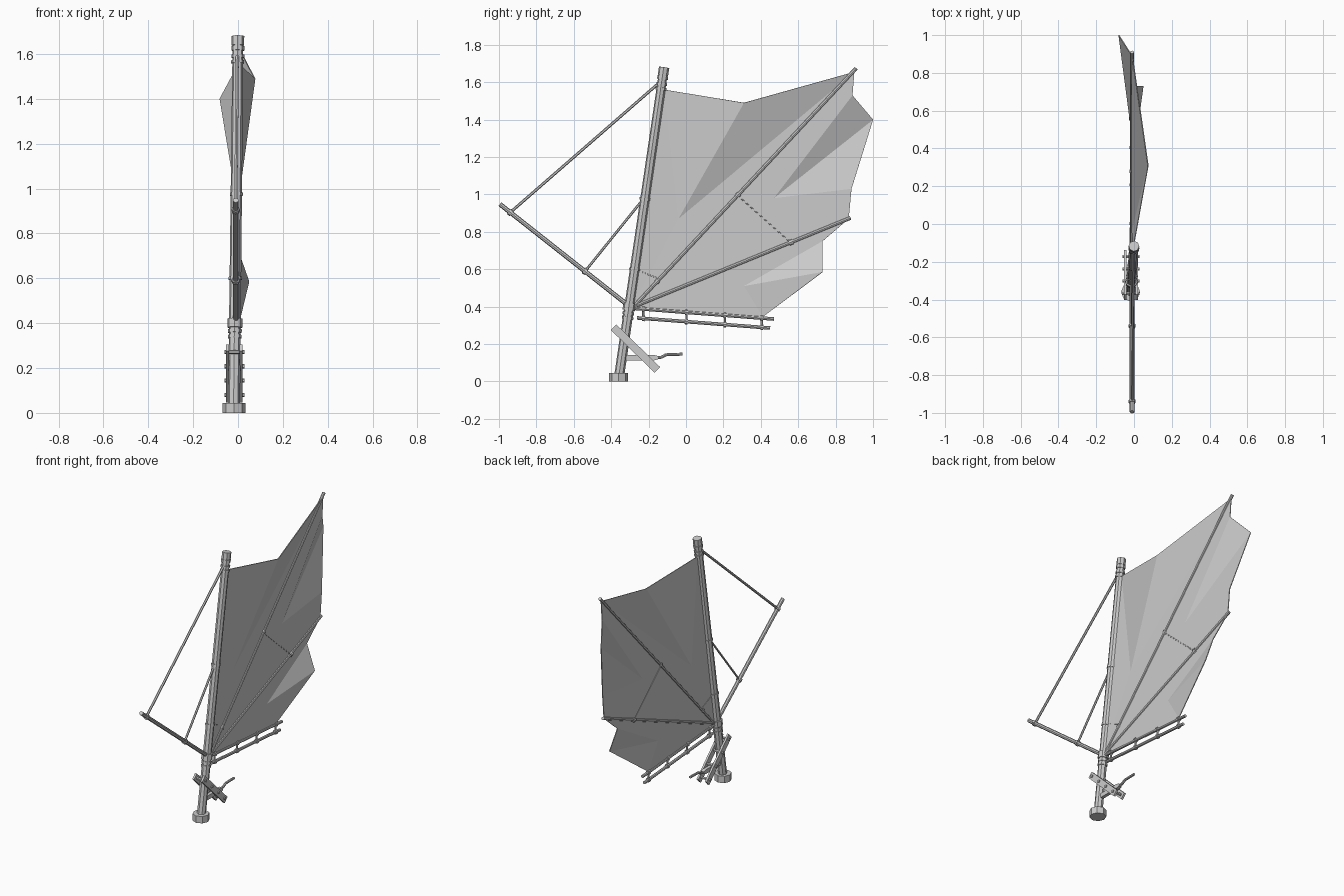
import bpy, bmesh
from mathutils import Vector

if "Cube" in bpy.data.objects:
    bpy.data.objects.remove(bpy.data.objects["Cube"])

X = -0.01                      # plane of sail and spars


def P(y, z, x=X):
    return Vector((x, y, z))


def rod(name, a, b, r, n=8, r2=None):
    """Tapered prism between two points."""
    me = bpy.data.meshes.new(name)
    bm = bmesh.new()
    d = b - a
    bmesh.ops.create_cone(bm, cap_ends=True, segments=n, radius1=r,
                          radius2=r if r2 is None else r2, depth=d.length)
    bm.to_mesh(me)
    bm.free()
    ob = bpy.data.objects.new(name, me)
    ob.location = (a + b) / 2
    ob.rotation_mode = 'QUATERNION'
    ob.rotation_quaternion = d.to_track_quat('Z', 'Y')
    bpy.context.collection.objects.link(ob)
    return ob


def ring(name, a, b, t, r, length=0.014):
    """Collar around the line a-b at fraction t."""
    c, d = a.lerp(b, t), (b - a).normalized() * length / 2
    return rod(name, c - d, c + d, r)


def mesh(name, verts, faces):
    me = bpy.data.meshes.new(name)
    me.from_pydata([tuple(v) for v in verts], [], faces)
    ob = bpy.data.objects.new(name, me)
    bpy.context.collection.objects.link(ob)
    return ob


def slab(name, outline, x, w):
    """Extrude a (y, z) outline across x."""
    n = len(outline)
    v = [(x + s * w / 2, y, z) for s in (-1, 1) for y, z in outline]
    f = [list(range(n))[::-1], list(range(n, 2 * n))]
    f += [[i, (i + 1) % n, n + (i + 1) % n, n + i] for i in range(n)]
    return mesh(name, v, f)


# Mast with foot and collars
bot, top = P(-0.36, 0.01, -0.018), P(-0.117, 1.68, 0.0)
rod("mast", bot, top, 0.027, 8, 0.024)
rod("mast_foot", P(-0.36, 0, -0.018), P(-0.36, 0.045, -0.018), 0.051)
for z, r, h in [(0.34, 0.031, 0.015), (0.365, 0.031, 0.015), (0.40, 0.034, 0.04),
                (0.60, 0.030, 0.013), (0.975, 0.029, 0.014), (1.565, 0.029, 0.014),
                (1.59, 0.029, 0.014), (1.625, 0.029, 0.02)]:
    ring("mast_collar", bot, top, (z - bot.z) / (top.z - bot.z), r, h)
rod("mast_cap", bot.lerp(top, 0.975), top, 0.028)

# Forward spar and its two stays
s0, s1 = P(-0.30, 0.40), P(-0.995, 0.948)
rod("forward_spar", s0, s1, 0.0125)
for t, end, r in [(0.92, P(-0.14, 1.60, -0.003), 0.008),
                  (0.345, P(-0.225, 0.98), 0.007)]:
    rod("stay", s0.lerp(s1, t), end, r, 6)
    ring("spar_ring", s0, s1, t, 0.018, 0.018)

# Sail ribs
rib0 = P(-0.28, 0.40)
ribs = [P(0.91, 1.675), P(0.88, 0.875)]
for tip in ribs:
    rod("sail_rib", rib0, tip, 0.0105)
ring("rib_ring", rib0, ribs[0], 0.105, 0.014)
ring("rib_ring", rib0, ribs[0], 0.47, 0.015)
ring("rib_ring", rib0, ribs[1], 0.725, 0.016, 0.02)
rod("rib_tie", P(0.27, 1.0), P(0.56, 0.742), 0.0045, 6)
rod("rib_tie", P(-0.27, 0.60), P(-0.155, 0.553), 0.0045, 6)

# Double boom below the sail, joined by short posts
u0, u1 = P(-0.29, 0.392), P(0.47, 0.334)
l0, l1 = P(-0.262, 0.34), P(0.45, 0.286)
rod("upper_boom", u0, u1, 0.0095)
rod("lower_boom", l0, l1, 0.0095)
for y in (-0.228, 0.003, 0.208, 0.405):
    tu, tl = (y - u0.y) / (u1.y - u0.y), (y - l0.y) / (l1.y - l0.y)
    rod("boom_post", u0.lerp(u1, tu), l0.lerp(l1, tl), 0.006, 6)
    ring("boom_ring", u0, u1, tu, 0.015)
    ring("boom_ring", l0, l1, tl, 0.015)

# Torn, folded sail: rim points then three fold points
sail = [P(-0.28, 0.41), P(-0.115, 1.56, -0.002), P(0.31, 1.49, 0.075), P(0.90, 1.655),
        P(0.89, 1.53), P(1.0, 1.40, -0.08), P(0.885, 1.03), P(0.87, 0.87),
        P(0.73, 0.75), P(0.73, 0.585, 0.048), P(0.41, 0.345),
        P(-0.04, 0.87), P(0.47, 0.98), P(0.31, 0.51), P(-0.28, 0.39)]
faces = [(0, 11, 1), (1, 11, 2), (2, 11, 3), (0, 3, 11), (0, 12, 3), (3, 12, 4),
         (4, 12, 5), (5, 12, 6), (6, 12, 7), (7, 12, 0), (0, 13, 7), (7, 13, 8),
         (8, 13, 9), (9, 13, 10), (10, 13, 0), (0, 14, 10)]
ob = mesh("sail", sail, faces)
mod = ob.modifiers.new("thickness", 'SOLIDIFY')
mod.thickness = 0.005
mod.offset = 0

# Pin rack: two slanted planks either side of the mast
ra, rb = Vector((-0.387, 0.29)), Vector((-0.153, 0.062))
n = Vector((0.69, 0.72)) * 0.021
for s in (-1, 1):
    slab("rack_plank", [ra - n, rb - n, rb + n, ra + n], -0.016 + s * 0.03, 0.013)
for t in (0.08, 0.36, 0.64, 0.92):
    y, z = ra.lerp(rb, t)
    rod("rack_pin", P(y, z, -0.06), P(y, z, 0.028), 0.009, 6)

# Steering lever behind the mast
slab("lever_block", [(-0.335, 0.113), (-0.17, 0.113), (-0.15, 0.118), (-0.15, 0.136),
                     (-0.17, 0.141), (-0.335, 0.141)], -0.017, 0.022)
path = [P(-0.155, 0.127, -0.017), P(-0.13, 0.13, -0.017), P(-0.105, 0.144, -0.017),
        P(-0.018, 0.146, -0.017)]
for a, b in zip(path, path[1:]):
    rod("lever_handle", a, b, 0.008)
